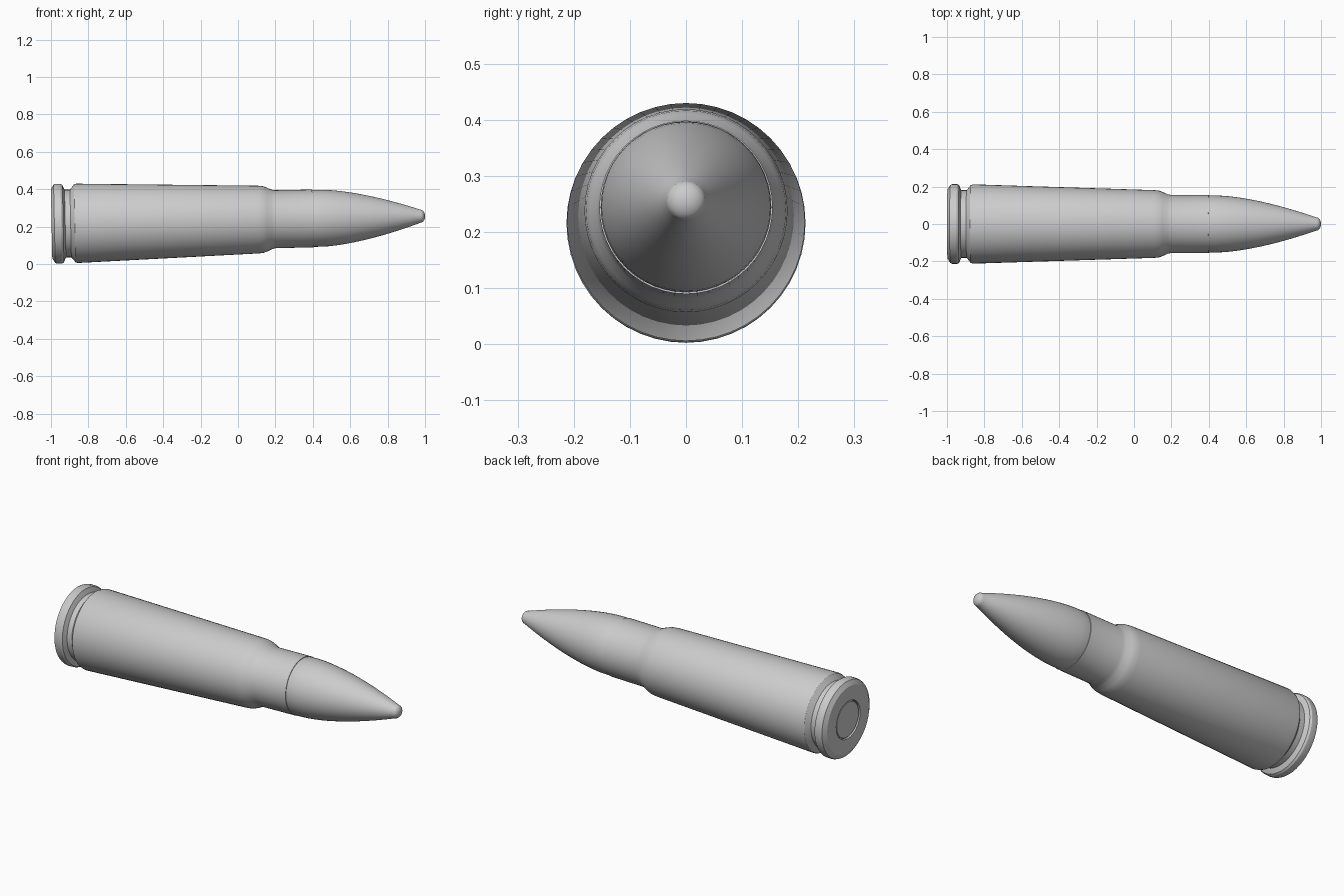
import bpy
import bmesh
import math
from mathutils import Matrix, Vector

cube = bpy.data.objects.get("Cube")
if cube:
    bpy.data.objects.remove(cube, do_unlink=True)

SEGMENTS = 48
TILT = math.atan(0.0208)      # the round lies on its tapered side
PLACE = Matrix.Translation((0, 0, 0.2355)) @ Matrix.Rotation(-TILT, 4, 'Y')


def lathe(name, profile, angle=30):
    """Spin (x, radius) points about the long axis."""
    bm = bmesh.new()
    verts = [bm.verts.new((x, 0, r)) for x, r in profile]
    edges = [bm.edges.new(pair) for pair in zip(verts, verts[1:])]
    bmesh.ops.spin(bm, geom=verts + edges, cent=Vector(), axis=(1, 0, 0),
                   angle=math.tau, steps=SEGMENTS, use_duplicate=False)
    bmesh.ops.remove_doubles(bm, verts=bm.verts, dist=0.0001)
    bmesh.ops.recalc_face_normals(bm, faces=bm.faces)
    mesh = bpy.data.meshes.new(name)
    bm.to_mesh(mesh)
    bm.free()
    obj = bpy.data.objects.new(name, mesh)
    bpy.context.collection.objects.link(obj)
    obj.matrix_world = PLACE
    bpy.ops.object.select_all(action='DESELECT')
    obj.select_set(True)
    bpy.context.view_layer.objects.active = obj
    bpy.ops.object.shade_smooth_by_angle(angle=math.radians(angle))
    return obj


# Case: primer pocket, rim, extractor groove, tapered body, shoulder, neck
lathe("case", [
    (-0.97, 0), (-0.97, 0.105), (-0.997, 0.105),
    (-0.997, 0.185), (-0.982, 0.209), (-0.972, 0.213),
    (-0.945, 0.213), (-0.935, 0.207), (-0.924, 0.181),
    (-0.895, 0.181), (-0.873, 0.208), (-0.86, 0.212),
    (0.11, 0.181), (0.135, 0.178), (0.155, 0.171),
    (0.18, 0.159), (0.2, 0.155), (0.4, 0.1545),
    (0.4, 0.151), (0.24, 0.151), (0.24, 0),
])

# Primer cap seated in the pocket
lathe("primer", [(-0.97, 0), (-0.97, 0.101), (-0.99, 0.101),
                 (-0.994, 0.096), (-0.994, 0)])

# Bullet: seated shank, curved nose and blunt rounded tip
START, NOSE_END, RADIUS = 0.45, 0.975, 0.152
bullet = [(0.25, 0), (0.25, 0.149), (0.39, 0.149), (0.405, RADIUS)]
STEPS = 16
for i in range(STEPS + 1):
    d = (NOSE_END - START) * i / STEPS
    bullet.append((START + d, RADIUS - 0.318 * d ** 1.556))
tip_radius = bullet[-1][1]
for i in range(1, 7):
    a = math.pi / 2 * i / 6
    bullet.append((NOSE_END + 0.025 * math.sin(a), tip_radius * math.cos(a)))
lathe("bullet", bullet, 40)
